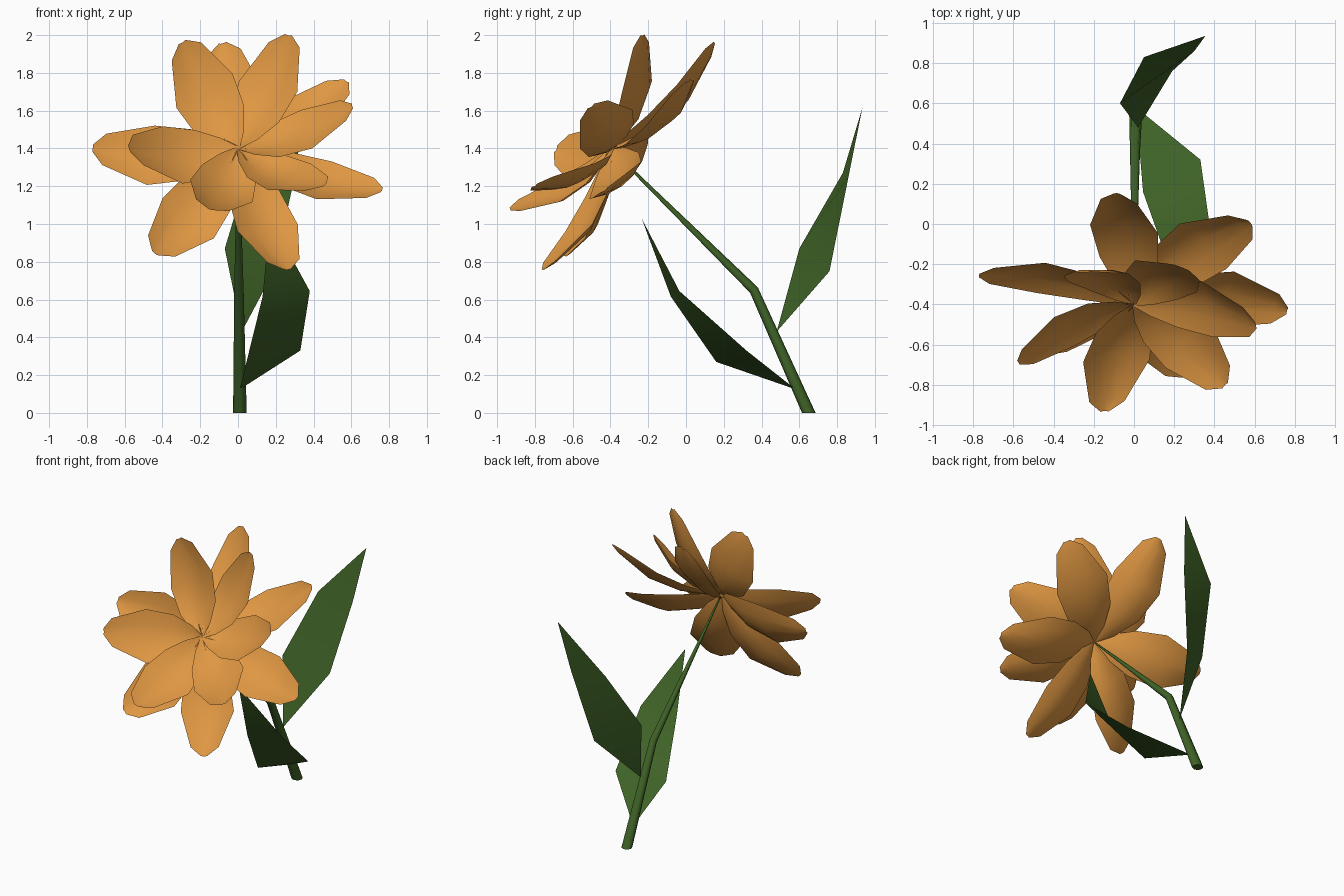
import bpy
from math import sin, cos, radians, pi
from mathutils import Vector

if "Cube" in bpy.data.objects:
    bpy.data.objects.remove(bpy.data.objects["Cube"], do_unlink=True)


def make_material(name, rgb):
    mat = bpy.data.materials.new(name)
    mat.use_nodes = True
    mat.diffuse_color = (*rgb, 1)
    bsdf = mat.node_tree.nodes["Principled BSDF"]
    bsdf.inputs["Base Color"].default_value = (*rgb, 1)
    bsdf.inputs["Roughness"].default_value = 0.8
    return mat


orange = make_material("petal_orange", (0.74, 0.31, 0.055))
green = make_material("leaf_green", (0.05, 0.125, 0.02))


def make_object(name, verts, faces, mat):
    mesh = bpy.data.meshes.new(name)
    mesh.from_pydata(verts, [], faces)
    mesh.materials.append(mat)
    for poly in mesh.polygons:
        poly.use_smooth = len(poly.vertices) <= 4
    mesh.update()
    obj = bpy.data.objects.new(name, mesh)
    bpy.context.collection.objects.link(obj)
    return obj


def grid_faces(rows, cols, closed=False):
    """Quads joining consecutive rows of points."""
    span = cols if closed else cols - 1
    return [(r * cols + c, r * cols + (c + 1) % cols,
             (r + 1) * cols + (c + 1) % cols, (r + 1) * cols + c)
            for r in range(rows - 1) for c in range(span)]


# Flower frame: centre, facing axis and the two directions across it
CENTRE = Vector((0, -0.4, 1.4))
AXIS = Vector((0, -0.77, 0.64)).normalized()
ACROSS = Vector((1, 0, 0))
UP = AXIS.cross(ACROSS)

# Petal half widths along its length
OUTLINE = [(0, 0.012), (0.12, 0.078), (0.32, 0.145), (0.6, 0.17),
           (0.92, 0.09), (1, 0.02)]
COLUMNS = (-1, -0.5, 0, 0.5, 1)
TILT = 0.25   # one edge lifted over the next petal, pinwheel fashion
CUP = 0.28


def make_petal(name, angle, length, rise, sag):
    a = radians(angle)
    out = ACROSS * cos(a) + UP * sin(a)
    side = AXIS.cross(out)
    verts = []
    for t, width in OUTLINE:
        height = rise * t - sag * t * (1 - t)
        for s in COLUMNS:
            lift = width * (CUP * s * s - TILT * s)
            verts.append(CENTRE + out * length * t + side * width * s
                         + AXIS * (height + lift))
    make_object(name, verts, grid_faces(len(OUTLINE), len(COLUMNS)), orange)


# Two rings of petals: angle, length, rise of the tip
outer_ring = [(96, 0.785, -0.07), (43, 0.785, -0.09), (-14, 0.785, -0.12),
              (-70, 0.765, -0.14), (-127, 0.73, -0.17), (173, 0.775, -0.115)]
inner_ring = [(119, 0.61, 0.235), (65, 0.63, 0.25), (10, 0.615, 0.218),
              (-42, 0.61, 0.18), (-104, 0.605, 0.2), (-162, 0.605, 0.216)]
for i, petal in enumerate(outer_ring):
    make_petal(f"outer_petal_{i + 1}", *petal, sag=0.43)
for i, petal in enumerate(inner_ring):
    make_petal(f"inner_petal_{i + 1}", *petal, sag=0.4)

# Tapered, bent stem: centre, radius and tilt of each ring
SIDES = 8
stem_rings = [((0.01, 0.65, 0), 0.036, 0), ((0.005, 0.36, 0.65), 0.025, 35),
              ((0, -0.39, 1.39), 0.005, 45)]
verts = []
for centre, radius, tilt in stem_rings:
    k = radians(tilt)
    for i in range(SIDES):
        a = 2 * pi * i / SIDES
        verts.append(Vector(centre) + radius * Vector(
            (cos(a), sin(a) * cos(k), sin(a) * sin(k))))
stem_faces = grid_faces(len(stem_rings), SIDES, closed=True)
stem_faces.append(tuple(reversed(range(SIDES))))
make_object("stem", verts, stem_faces, green)

# Leaves: base, two points on each edge, tip
LEAF_FACES = [(0, 2, 1), (1, 2, 4, 3), (3, 4, 5)]
make_object("back_leaf", [
    (0.02, 0.48, 0.43), (-0.07, 0.6, 0.87), (0.19, 0.76, 0.75),
    (0.05, 0.83, 1.27), (0.3, 0.86, 1.25), (0.355, 0.935, 1.62)],
    LEAF_FACES, green)
make_object("front_leaf", [
    (0.01, 0.58, 0.125), (0.045, 0.16, 0.27), (0.33, 0.32, 0.33),
    (0.13, -0.08, 0.615), (0.38, -0.035, 0.645), (0.17, -0.235, 1.03)],
    LEAF_FACES, green)
